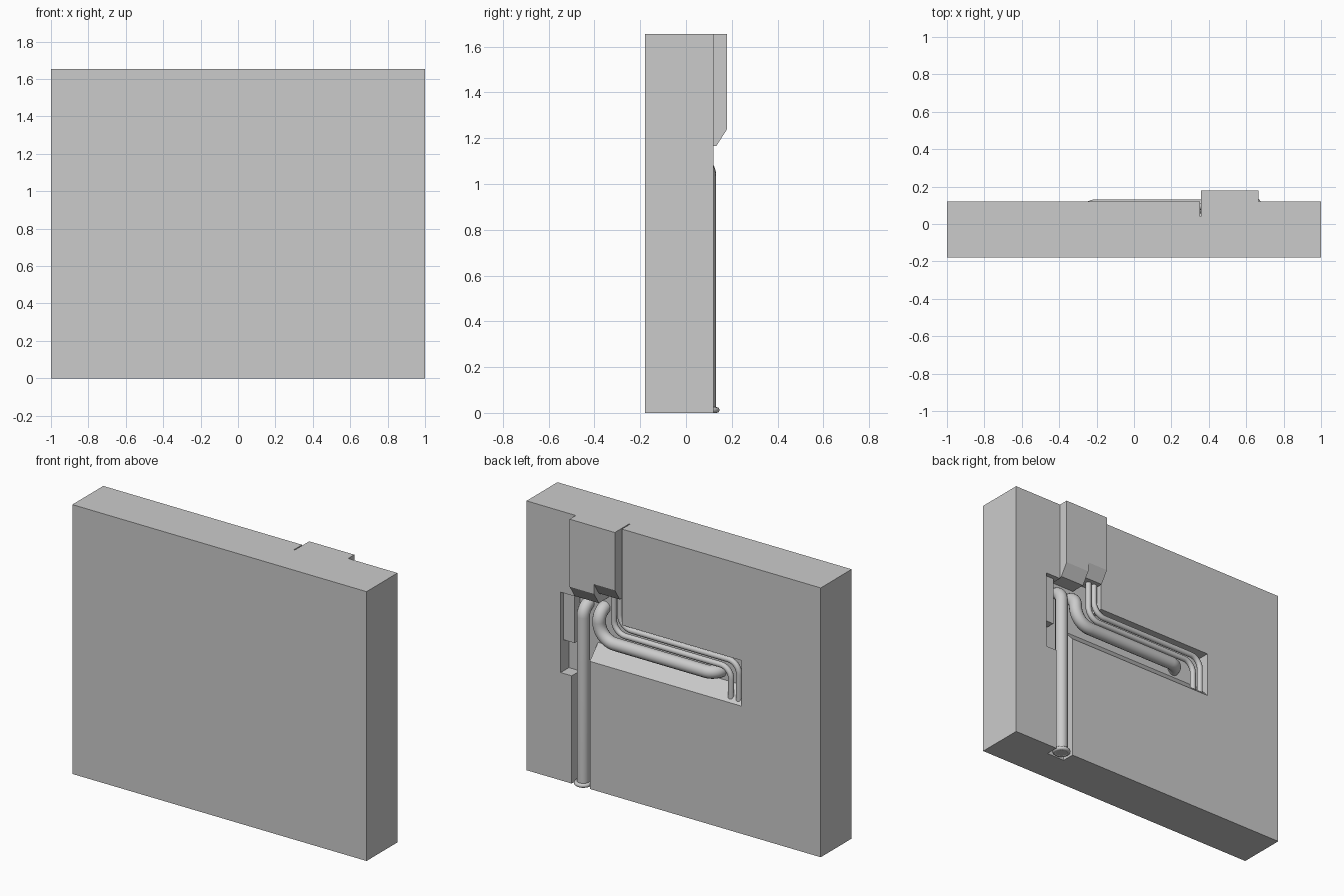
import bpy, bmesh
from math import radians
from mathutils import Vector

if "Cube" in bpy.data.objects:
    bpy.data.objects.remove(bpy.data.objects["Cube"])


def prism(name, profile, x0, x1):
    """Extrude a (y, z) profile along x."""
    bm = bmesh.new()
    f = bm.faces.new([bm.verts.new((x0, y, z)) for y, z in profile])
    ext = bmesh.ops.extrude_face_region(bm, geom=[f])["geom"]
    moved = [v for v in ext if isinstance(v, bmesh.types.BMVert)]
    bmesh.ops.translate(bm, verts=moved, vec=(x1 - x0, 0, 0))
    bmesh.ops.recalc_face_normals(bm, faces=bm.faces[:])
    me = bpy.data.meshes.new(name)
    bm.to_mesh(me)
    bm.free()
    ob = bpy.data.objects.new(name, me)
    bpy.context.collection.objects.link(ob)
    return ob


def block(name, x0, x1, y0, y1, z0, z1):
    return prism(name, [(y0, z0), (y1, z0), (y1, z1), (y0, z1)], x0, x1)


def activate(ob):
    bpy.ops.object.select_all(action='DESELECT')
    ob.select_set(True)
    bpy.context.view_layer.objects.active = ob


def carve(ob, cutter):
    activate(ob)
    mod = ob.modifiers.new("carve", 'BOOLEAN')
    mod.operation, mod.solver, mod.object = 'DIFFERENCE', 'EXACT', cutter
    bpy.ops.object.modifier_apply(modifier=mod.name)
    bpy.data.objects.remove(cutter)


def pipe(name, pts, radius, bends, steps=10):
    """Tube along a polyline whose inner corners are rounded with the bend radii."""
    pts = [Vector(p) for p in pts]
    path = [pts[0]]
    for a, b, c, r in zip(pts, pts[1:], pts[2:], bends):
        u, v = (a - b).normalized() * r, (c - b).normalized() * r
        centre = b + u + v
        for i in range(steps + 1):
            t = radians(90 * i / steps)
            from math import sin, cos
            path.append(centre - v * cos(t) - u * sin(t))
    path.append(pts[-1])
    cu = bpy.data.curves.new(name, 'CURVE')
    cu.dimensions = '3D'
    cu.bevel_depth, cu.bevel_resolution, cu.use_fill_caps = radius, 6, True
    sp = cu.splines.new('POLY')
    sp.points.add(len(path) - 1)
    for p, co in zip(sp.points, path):
        p.co = (*co, 1)
    ob = bpy.data.objects.new(name, cu)
    bpy.context.collection.objects.link(ob)
    activate(ob)
    bpy.ops.object.convert(target='MESH')
    bpy.ops.object.shade_smooth_by_angle(angle=radians(40))
    return ob


BACK, DEEP, OUT = 0.12, 0.04, 0.2

# Wall slab with the channels cut into its back
wall = block("wall", -1, 1, -0.18, BACK, 0, 1.655)
carve(wall, block("upper_channel", 0.352, 0.665, DEEP, OUT, 1.0, 1.7))
carve(wall, block("drop_channel", 0.57, 0.693, DEEP, OUT, -0.1, 1.156))
carve(wall, block("side_pocket", 0.68, 0.768, DEEP, OUT, 0.662, 1.156))
carve(wall, prism("long_recess", [(DEEP, 1.065), (0.14, 1.065),
                                  (0.14, 0.763), (DEEP, 0.87)], -0.46, 0.60))

# Cover box in two halves with sloped undersides
for name, x0, x1, z in (("cover_box_low", 0.50, 0.665, 1.165),
                        ("cover_box_high", 0.358, 0.50, 1.225)):
    prism(name, [(DEEP, z), (0.132, z), (0.18, z + 0.075),
                 (0.18, 1.655), (DEEP, 1.655)], x0, x1)

# Block filling the upper part of the side pocket
block("pocket_block", 0.693, 0.768, DEEP, 0.092, 0.853, 1.156)

# Large pipes, bending into the wall at their ends
y = 0.094
pipe("drain_pipe", [(0.632, y, 0.002), (0.632, y, 1.10), (0.632, 0.0, 1.10)], 0.037, [0.065])
pipe("large_pipe", [(0.525, 0.0, 1.10), (0.525, y, 1.10), (0.525, y, 0.92),
                    (-0.265, y, 0.92), (-0.265, 0.0, 0.92)], 0.038, [0.065, 0.11, 0.065])

# Pair of thin pipes running side by side
for name, xa, z, xb in (("thin_pipe_inner", 0.425, 0.987, -0.372),
                        ("thin_pipe_outer", 0.383, 1.033, -0.425)):
    pipe(name, [(xa, 0.092, 1.3), (xa, 0.092, z), (xb, 0.092, z), (xb, 0.092, 0.80)],
         0.017, [0.08, 0.07])

# Rounded collar at the foot of the drain pipe
bpy.ops.mesh.primitive_torus_add(major_radius=0.04, minor_radius=0.0125, major_segments=32,
                                 minor_segments=12, location=(0.632, y, 0.0125))
collar = bpy.context.object
collar.name = "pipe_collar"
bpy.ops.object.shade_smooth_by_angle(angle=radians(40))
